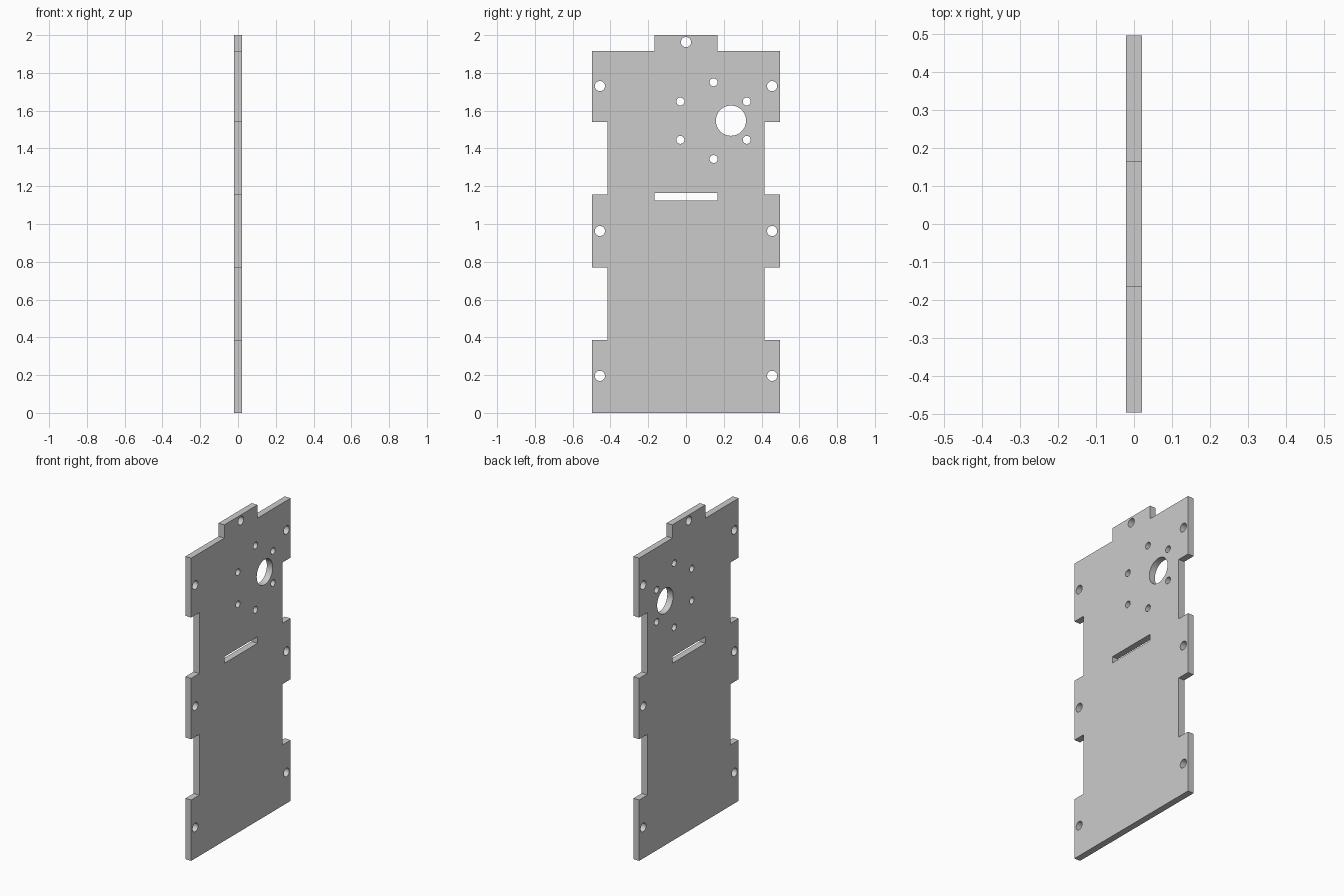
import bpy, bmesh, math
from mathutils import Matrix

cube = bpy.data.objects.get("Cube")
if cube:
    bpy.data.objects.remove(cube, do_unlink=True)

THICKNESS = 0.041
HALF_W, WAIST, TAB = 0.497, 0.416, 0.166
SHOULDER, TOP, STEP = 1.916, 2.0, 0.385

curve = bpy.data.curves.new("side_plate", "CURVE")
curve.dimensions = "2D"
curve.fill_mode = "BOTH"
curve.extrude = THICKNESS / 2


def add_loop(points):
    spline = curve.splines.new("POLY")
    spline.points.add(len(points) - 1)
    for p, (y, z) in zip(spline.points, points):
        p.co = (y, z, 0, 1)
    spline.use_cyclic_u = True


def add_hole(y, z, radius, sides=32):
    angles = [2 * math.pi * i / sides for i in range(sides)]
    add_loop([(y + radius * math.cos(a), z + radius * math.sin(a)) for a in angles])


# Notched outline: one half, mirrored
half = [(HALF_W, 0)]
for i in range(1, 5):
    pair = [(HALF_W, i * STEP), (WAIST, i * STEP)]
    half += pair if i % 2 else pair[::-1]
half += [(HALF_W, SHOULDER), (TAB, SHOULDER), (TAB, TOP)]
add_loop(half + [(-y, z) for y, z in reversed(half)])

# Slot
add_loop([(-TAB, 1.124), (TAB, 1.124), (TAB, 1.165), (-TAB, 1.165)])

# Edge and tab fixing holes
for z in (0.196, 0.963, 1.73):
    for side in (-1, 1):
        add_hole(side * 0.456, z, 0.027)
add_hole(0, 1.963, 0.027)

# Shaft hole, offset inside a hexagonal ring of mounting holes
ring_y, ring_z, ring_r = 0.146, 1.547, 0.203
add_hole(0.238, ring_z, 0.08, 64)
for i in range(6):
    a = math.radians(30 + 60 * i)
    add_hole(ring_y + ring_r * math.cos(a), ring_z + ring_r * math.sin(a), 0.021)

# Convert to a welded mesh standing in the YZ plane
source = bpy.data.objects.new("plate_curve", curve)
bpy.context.collection.objects.link(source)
bpy.context.view_layer.update()
depsgraph = bpy.context.evaluated_depsgraph_get()
mesh = bpy.data.meshes.new_from_object(source.evaluated_get(depsgraph))
bpy.data.objects.remove(source, do_unlink=True)

upright = Matrix(((0, 0, 1, 0), (1, 0, 0, 0), (0, 1, 0, 0), (0, 0, 0, 1)))
bm = bmesh.new()
bm.from_mesh(mesh)
bmesh.ops.transform(bm, matrix=upright, verts=bm.verts)
bmesh.ops.remove_doubles(bm, verts=bm.verts, dist=0.0001)
bmesh.ops.recalc_face_normals(bm, faces=bm.faces)
bm.to_mesh(mesh)
bm.free()

mesh.name = "side_plate"
plate = bpy.data.objects.new("side_plate", mesh)
bpy.context.collection.objects.link(plate)

# Smooth hole walls, sharp rims
bpy.ops.object.select_all(action="DESELECT")
plate.select_set(True)
bpy.context.view_layer.objects.active = plate
bpy.ops.object.shade_smooth_by_angle(angle=math.radians(30))
